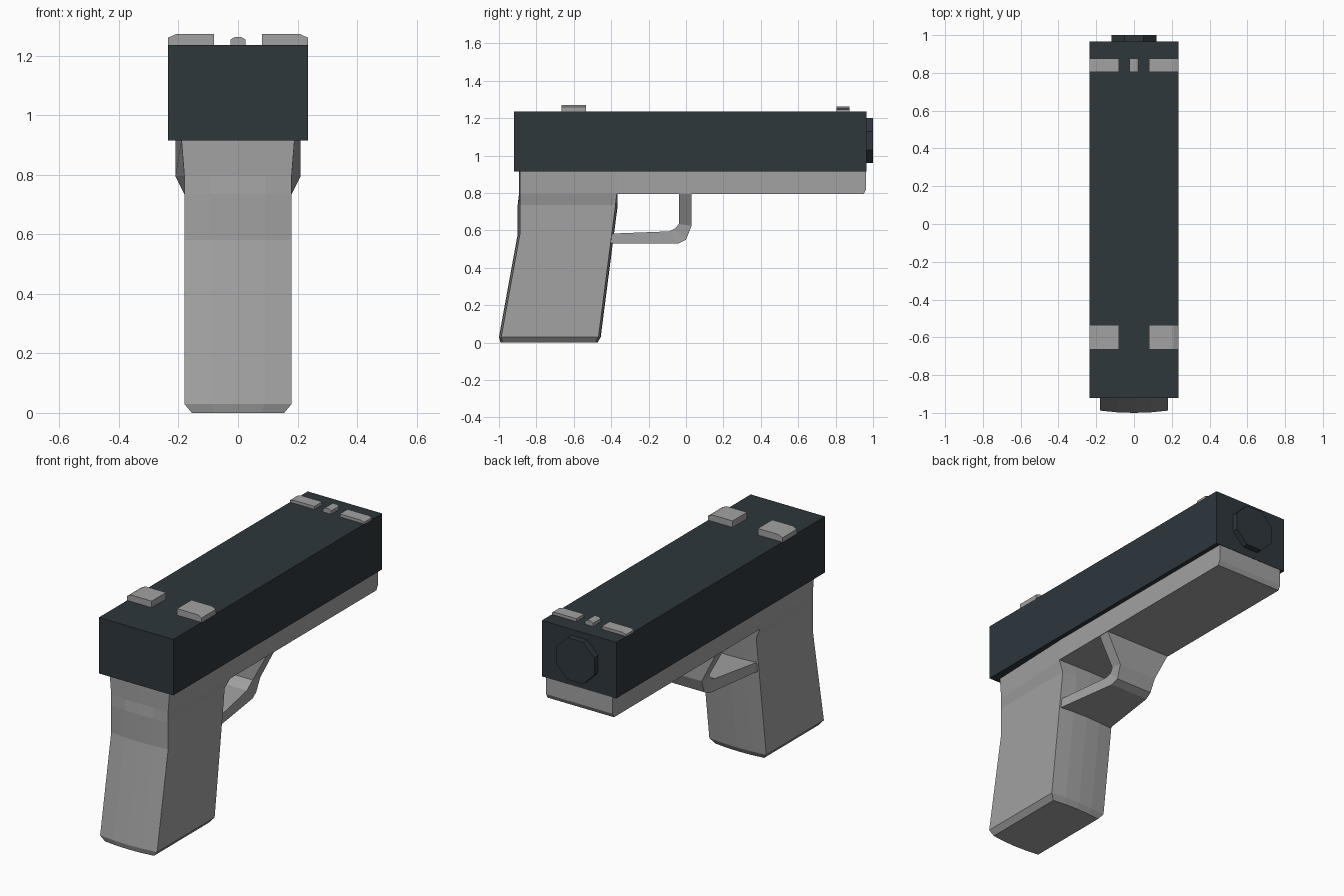
import bpy, bmesh, math
from mathutils import Matrix

cube = bpy.data.objects.get("Cube")
if cube:
    bpy.data.objects.remove(cube, do_unlink=True)


def material(name, colour):
    m = bpy.data.materials.new(name)
    m.use_nodes = True
    m.diffuse_color = (*colour, 1)
    m.node_tree.nodes["Principled BSDF"].inputs["Base Color"].default_value = (*colour, 1)
    return m


DARK = material("dark blue grey", (0.027, 0.038, 0.046))
GREY = material("mid grey", (0.36, 0.36, 0.36))


def finish(name, bm, mat):
    bmesh.ops.recalc_face_normals(bm, faces=bm.faces)
    mesh = bpy.data.meshes.new(name)
    bm.to_mesh(mesh)
    bm.free()
    mesh.materials.append(mat)
    obj = bpy.data.objects.new(name, mesh)
    bpy.context.collection.objects.link(obj)
    return obj


def loft(name, sections, mat):
    """Skin closed rings that have equal point counts and cap both ends."""
    bm = bmesh.new()
    rings = [[bm.verts.new(p) for p in s] for s in sections]
    n = len(rings[0])
    for a, b in zip(rings, rings[1:]):
        for i in range(n):
            j = (i + 1) % n
            bm.faces.new((a[i], a[j], b[j], b[i]))
    bm.faces.new(rings[0])
    bm.faces.new(rings[-1])
    return finish(name, bm, mat)


def box(name, x, y, z, mat):
    ring = [(x[0], y[0]), (x[1], y[0]), (x[1], y[1]), (x[0], y[1])]
    return loft(name, [[(*p, h) for p in ring] for h in z], mat)


def prism_y(name, profile, y, mat):
    """Extrude an x-z profile along y."""
    return loft(name, [[(px, d, pz) for px, pz in profile] for d in y], mat)


# Slide
box("slide", (-0.235, 0.235), (-0.92, 0.965), (0.915, 1.235), DARK)

# Octagonal muzzle
bm = bmesh.new()
turn = Matrix.Rotation(math.pi / 2, 4, "X") @ Matrix.Rotation(math.pi / 8, 4, "Z")
bmesh.ops.create_cone(bm, cap_ends=True, segments=8, radius1=0.13, radius2=0.13,
                      depth=0.06, matrix=Matrix.Translation((0, 0.97, 1.08)) @ turn)
finish("muzzle", bm, DARK)

# Lower frame with a bevelled front lip
rail = [(-0.37, 0.795), (0.95, 0.795), (0.963, 0.82), (0.963, 0.92), (-0.37, 0.92)]
loft("frame", [[(x, y, z) for y, z in rail] for x in (-0.21, 0.21)], GREY)

# Grip: height, back y, front y, back half width, front half width
levels = [(0, -0.98, -0.485, 0.155, 0.155),
          (0.03, -0.988, -0.468, 0.18, 0.18),
          (0.58, -0.888, -0.397, 0.18, 0.18),
          (0.735, -0.888, -0.377, 0.18, 0.18),
          (0.795, -0.888, -0.37, 0.18, 0.21),
          (0.92, -0.888, -0.36, 0.19, 0.21)]
grip = []
for z, back, front, wb, wf in levels:
    bulge = 0.012 if z < 0.75 else 0.005
    rear = [(t * wb, back - bulge * (1 - t * t), z) for t in (-1, -0.5, 0, 0.5, 1)]
    fore = [(t * wf, front + bulge * (1 - t * t), z) for t in (1, 0.5, 0, -0.5, -1)]
    grip.append(rear + fore)
loft("grip", grip, GREY)

# Trigger guard: inner point, outer point, half width
path = [((-0.43, 0.582), (-0.43, 0.53), 0.175),
        ((-0.09, 0.595), (-0.04, 0.53), 0.12),
        ((-0.06, 0.61), (0.0, 0.55), 0.115),
        ((-0.038, 0.635), (0.03, 0.625), 0.12),
        ((-0.038, 0.80), (0.03, 0.80), 0.21)]
loft("trigger_guard", [[(-w, *a), (w, *a), (w, *b), (-w, *b)] for a, b, w in path], GREY)

# Sights: paired blocks with a bevelled outer corner, plus a front post
def sight_pair(name, y, top, cut):
    for side, s in (("left", 1), ("right", -1)):
        profile = [(0.08, 1.23), (0.235, 1.235), (0.235, top - cut), (0.21, top), (0.08, top)]
        prism_y(f"{name}_{side}", [(s * x, z) for x, z in profile], y, GREY)


sight_pair("rear_sight", (-0.665, -0.535), 1.272, 0.012)
sight_pair("front_sight", (0.805, 0.875), 1.252, 0.006)
post = [(-0.025, 1.23), (0.025, 1.23), (0.025, 1.254), (0.012, 1.262),
        (-0.012, 1.262), (-0.025, 1.254)]
prism_y("front_sight_post", post, (0.805, 0.875), GREY)
